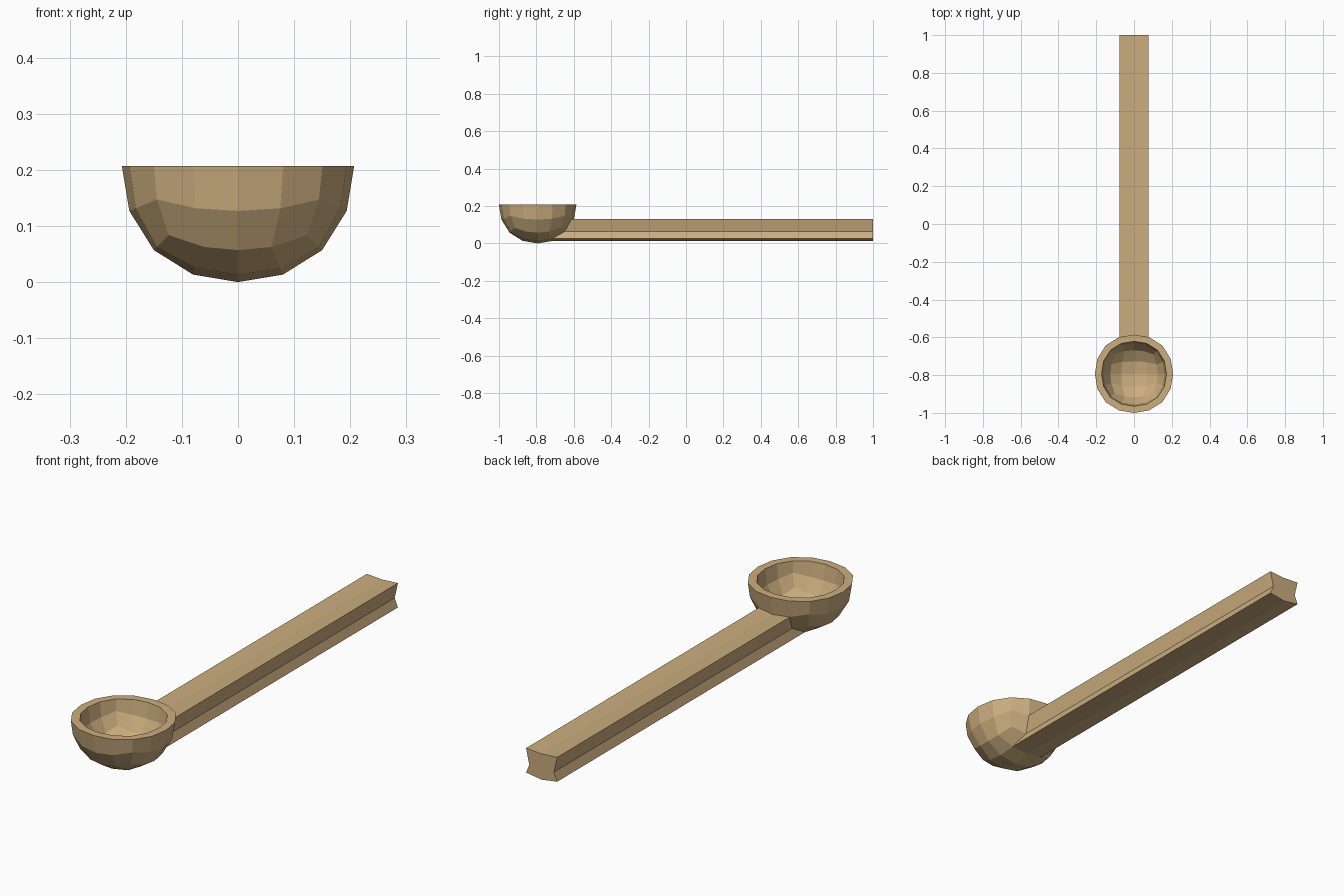
import bpy, bmesh, math
from mathutils import Vector

if "Cube" in bpy.data.objects:
    bpy.data.objects.remove(bpy.data.objects["Cube"])

RADIUS = 0.207          # outer bowl radius and depth
INNER = 0.172           # inner bowl radius
CENTRE = Vector((0, -1 + RADIUS, RADIUS))
STEP = math.pi / 4


def bulge(co):
    """Move a point of a gridded cube onto a slightly boxy unit sphere."""
    n = Vector([math.tan(c * STEP) for c in co]).normalized()
    x, y, z = (c * c for c in n)
    return n * (1 + 0.1 * (x * y + y * z + z * x))


def in_handle_patch(face):
    """Lower back of the cube grid, two columns wide."""
    c = face.calc_center_median()
    back = c.y > 0.9 and c.z < -0.5
    under = c.z < -0.9 and c.y > 0.5
    return abs(c.x) < 0.4 and (back or under)


# bowl outside: lower half of a quad sphere
bm = bmesh.new()
bmesh.ops.create_cube(bm, size=2)
bmesh.ops.subdivide_edges(bm, edges=bm.edges[:], cuts=3, use_grid_fill=True)
bmesh.ops.delete(bm, geom=[v for v in bm.verts if v.co.z > 0.1], context='VERTS')
shell_verts, shell_faces = bm.verts[:], bm.faces[:]
rim = [e for e in bm.edges if e.is_boundary]
patch = [f for f in shell_faces if in_handle_patch(f)]
for v in shell_verts:
    v.co = CENTRE + bulge(v.co) * RADIUS

# bowl inside: scaled copy of the shell, joined by a flat rim
inner = {v: bm.verts.new(CENTRE + (v.co - CENTRE) * (INNER / RADIUS))
         for v in shell_verts}
for f in shell_faces:
    bm.faces.new([inner[v] for v in reversed(f.verts[:])])
for e in rim:
    a, b = e.verts
    bm.faces.new((a, b, inner[b], inner[a]))

# handle: extrude the wall patch straight back to a flat end
out = bmesh.ops.extrude_face_region(bm, geom=patch)['geom']
for v in out:
    if isinstance(v, bmesh.types.BMVert):
        v.co.y = 1.0
bmesh.ops.recalc_face_normals(bm, faces=bm.faces[:])

mesh = bpy.data.meshes.new("wooden_spoon")
bm.to_mesh(mesh)
bm.free()
spoon = bpy.data.objects.new("wooden_spoon", mesh)
bpy.context.collection.objects.link(spoon)

wood = bpy.data.materials.new("light wood")
wood.diffuse_color = (0.60, 0.42, 0.21, 1)
wood.use_nodes = True
wood.node_tree.nodes["Principled BSDF"].inputs["Base Color"].default_value = wood.diffuse_color
mesh.materials.append(wood)
